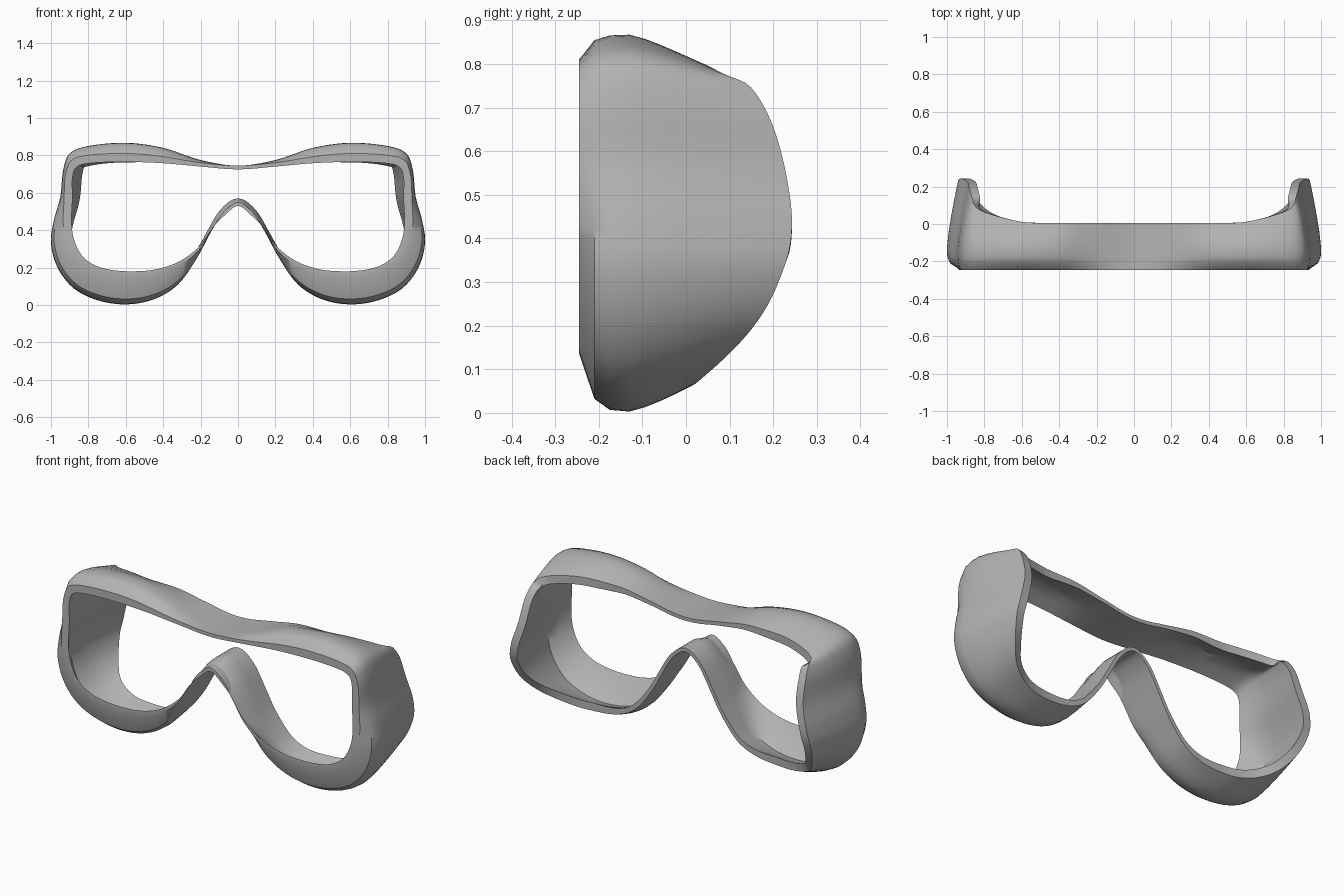
import bpy, bmesh, math
from mathutils import Vector

cube = bpy.data.objects.get("Cube")
if cube:
    bpy.data.objects.remove(cube, do_unlink=True)

# Half outline from brow centre round the side to the nose arch:
# widest outer x, z | front opening x, z | rear edge y
HALF = [
    (0, .745, 0, .725, .005),
    (.2, .775, .2, .74, .005),
    (.4, .84, .4, .758, .005),
    (.6, .867, .6, .765, .012),
    (.8, .85, .77, .76, .06),
    (.9, .81, .86, .74, .11),
    (.935, .72, .885, .68, .175),
    (.95, .58, .885, .57, .225),
    (.985, .45, .89, .44, .243),
    (1, .33, .875, .345, .225),
    (.965, .2, .835, .265, .175),
    (.88, .09, .77, .215, .1),
    (.75, .025, .69, .19, .04),
    (.6, .003, .58, .18, .012),
    (.45, .03, .44, .19, .005),
    (.32, .11, .31, .235, .005),
    (.22, .25, .2, .32, .005),
    (.15, .38, .13, .42, .005),
    (.08, .495, .07, .48, .005),
    (0, .55, 0, .53, .005),
]
STEPS = 5
FRONT = -.245


def mirrored(p):
    return (-p[0], p[1], -p[2], p[3], p[4])


def spline(a, b, c, d, t):
    return [.5 * (2*q + (r - p)*t + (2*p - 5*q + 4*r - s)*t*t + (3*q - p - 3*r + s)*t**3)
            for p, q, r, s in zip(a, b, c, d)]


def smoothstep(v, low, high):
    t = min(max((v - low) / (high - low), 0), 1)
    return t * t * (3 - 2*t)


# Smooth closed loop around both eyes
control = HALF + [mirrored(p) for p in reversed(HALF[1:-1])]
n = len(control)
loop = [spline(control[i - 1], control[i], control[(i+1) % n], control[(i+2) % n], k / STEPS)
        for i in range(n) for k in range(STEPS)]
count = len(loop)


def section(i):
    """Cross-section of the frame wall, starting at the front opening."""
    p, before, after = loop[i], loop[i - 1], loop[(i+1) % count]
    tangent = Vector((after[0] - before[0], after[1] - before[1])).normalized()
    inward = Vector((tangent.y, -tangent.x))
    wide, opening, rear = Vector(p[:2]), Vector(p[2:4]), p[4]
    side = smoothstep(abs(p[0]), .15, .6)
    wall = .02 + .025 * side
    taper = .06 * side
    gap = wide - opening
    rim = opening + gap * min(1, wall / max(gap.length, .001))
    points = [(opening, FRONT), (rim, FRONT),
              (rim.lerp(wide, .78), -.21), (rim.lerp(wide, .97), -.175)]
    skin = []
    for s in (0, .25, .5, .75, 1):
        skin.append((wide + inward * taper * s**1.3, -.13 + (rear + .13) * s))
    points += skin
    points += [(q + inward * wall, y) for q, y in reversed(skin)]
    points.append((opening.lerp(wide + inward * wall, .6), -.19))
    return [(q.x, y, q.y) for q, y in points]


# Sweep the section round the loop
bm = bmesh.new()
rings = [[bm.verts.new(co) for co in section(i)] for i in range(count)]
for i, ring in enumerate(rings):
    following = rings[(i+1) % count]
    for j in range(len(ring)):
        k = (j+1) % len(ring)
        bm.faces.new((ring[j], ring[k], following[k], following[j]))
bmesh.ops.recalc_face_normals(bm, faces=bm.faces)
mesh = bpy.data.meshes.new("goggle_frame")
bm.to_mesh(mesh)
bm.free()

frame = bpy.data.objects.new("goggle_frame", mesh)
bpy.context.collection.objects.link(frame)

# Plain grey plastic
grey = bpy.data.materials.new("grey_plastic")
grey.use_nodes = True
colour = (.45, .45, .45, 1)
grey.diffuse_color = colour
grey.node_tree.nodes["Principled BSDF"].inputs["Base Color"].default_value = colour
mesh.materials.append(grey)

bpy.context.view_layer.objects.active = frame
frame.select_set(True)
bpy.ops.object.shade_smooth_by_angle(angle=math.radians(35))
